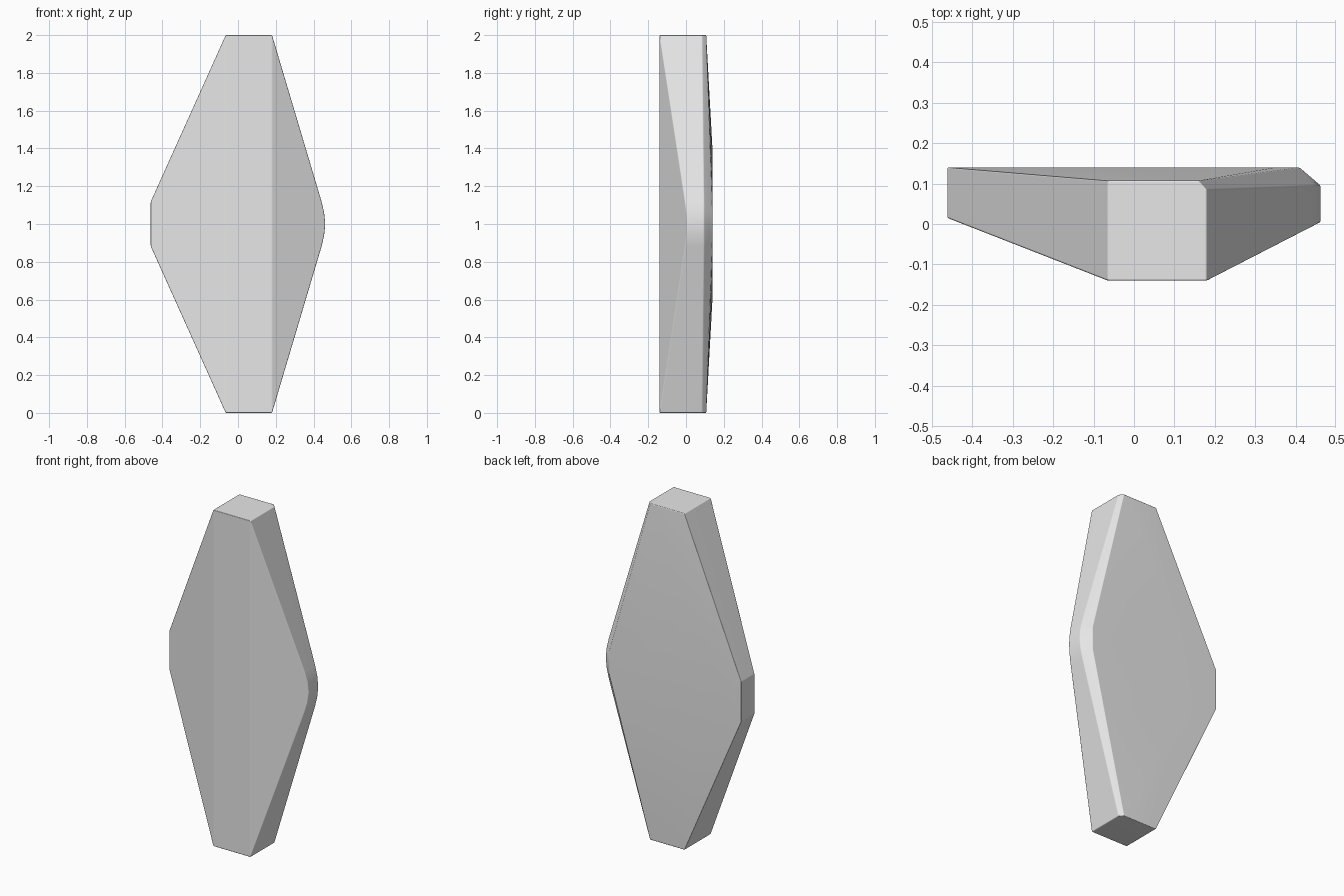
import bpy, bmesh, math

cube = bpy.data.objects.get("Cube")
if cube:
    bpy.data.objects.remove(cube, do_unlink=True)

grey = bpy.data.materials.new("light_grey")
grey.use_nodes = True
colour = (0.8, 0.8, 0.8, 1)
grey.diffuse_color = colour
grey.node_tree.nodes["Principled BSDF"].inputs["Base Color"].default_value = colour

# Upper half of the outline; offsets are measured from mid height
end_cap = [(-0.065, -0.14), (0.18, -0.14), (0.18, 0.085), (0.16, 0.107), (-0.065, 0.107)]
left_tip = [(0.462, 0.0), (0.456, 0.06), (0.442, 0.12)]
back_pad = [(-0.15, 0.40), (0.2, 0.33), (0.35, 0.2), (0.41, 0.06)]

points = [(x, y, 1) for x, y in end_cap]
points += [(-0.462, y, 0.118) for y in (0.015, 0.14)]
points += [(x, y, h) for x, h in left_tip for y in (0.005 - (0.462 - x) * 0.5, 0.095)]
points += [(x, 0.14, h) for x, h in back_pad]

# Wrap the points, mirrored above and below mid height, in a faceted body
bm = bmesh.new()
for x, y, h in points:
    for side in ((1, -1) if h else (1,)):
        bm.verts.new((x, y, 1 + side * h))
hull = bmesh.ops.convex_hull(bm, input=bm.verts[:])
loose = [v for v in bm.verts if not v.link_faces]
bmesh.ops.delete(bm, geom=loose, context='VERTS')
bmesh.ops.dissolve_limit(bm, angle_limit=math.radians(1),
                         verts=bm.verts[:], edges=bm.edges[:])
bmesh.ops.recalc_face_normals(bm, faces=bm.faces[:])
mesh = bpy.data.meshes.new("faceted_body")
bm.to_mesh(mesh)
bm.free()

body = bpy.data.objects.new("faceted_body", mesh)
bpy.context.collection.objects.link(body)
mesh.materials.append(grey)

# Soft rounded edges
bevel = body.modifiers.new("rounded_edges", 'BEVEL')
bevel.width = 0.014
bevel.segments = 3
bevel.limit_method = 'ANGLE'
bevel.angle_limit = math.radians(15)

bpy.context.view_layer.objects.active = body
body.select_set(True)
bpy.ops.object.modifier_apply(modifier=bevel.name)
bpy.ops.object.shade_smooth_by_angle(angle=math.radians(35))
normals = body.modifiers.new("clean_shading", 'WEIGHTED_NORMAL')
normals.keep_sharp = True
